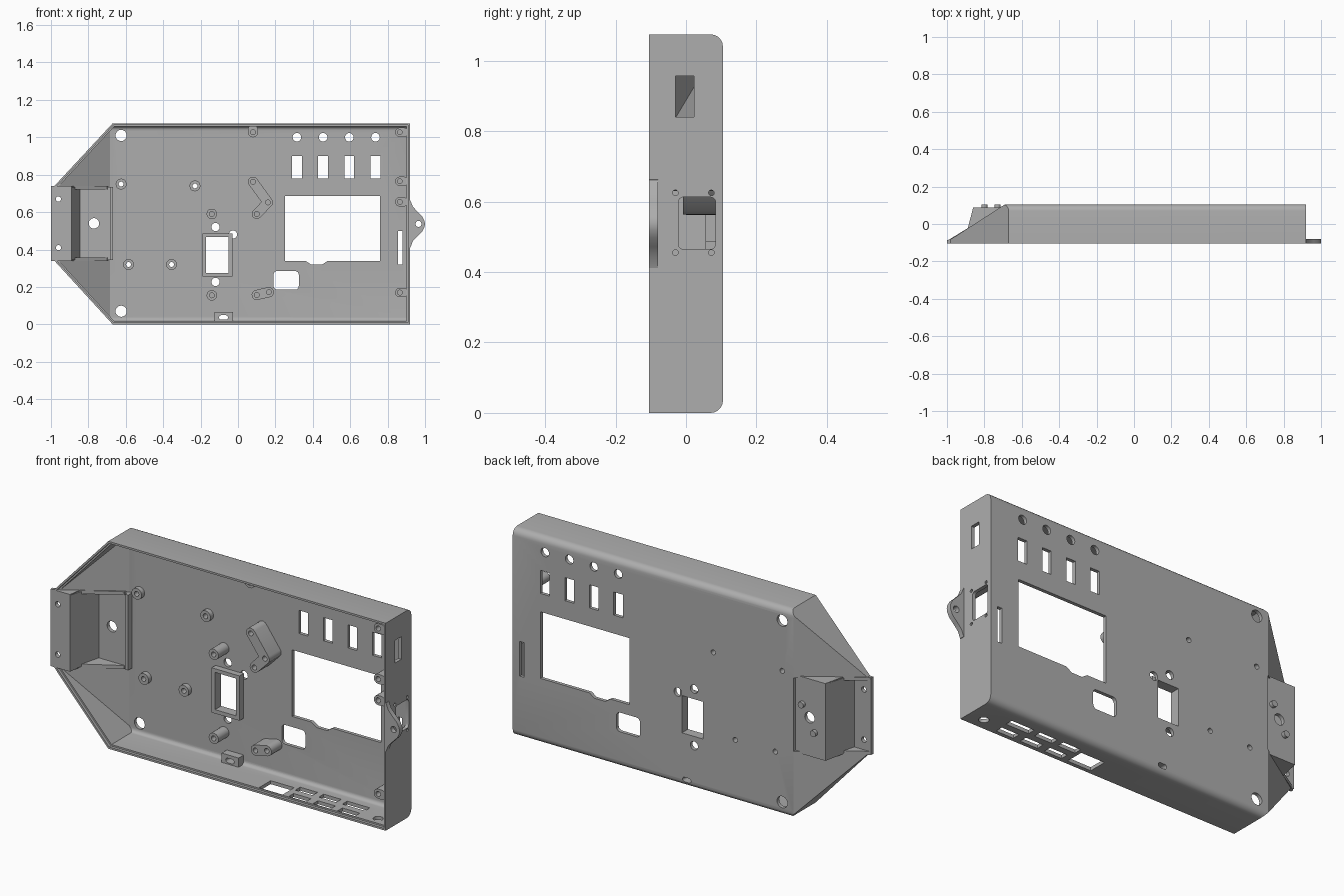
import bpy, bmesh, math
from mathutils import Vector

cube = bpy.data.objects.get("Cube")
if cube:
    bpy.data.objects.remove(cube)

grey = bpy.data.materials.new("plain grey")
grey.use_nodes = True
colour = (0.42, 0.42, 0.42, 1)
grey.diffuse_color = colour
grey.node_tree.nodes["Principled BSDF"].inputs["Base Color"].default_value = colour


# --- 2D profiles ---
def rect(x0, x1, z0, z1):
    return [(x0, z0), (x1, z0), (x1, z1), (x0, z1)]


def arc(x, z, r, a, b, n):
    return [(x + r * math.cos(a + (b - a) * i / n), z + r * math.sin(a + (b - a) * i / n))
            for i in range(n + 1)]


def circle(x, z, r, n=20):
    return arc(x, z, r, 0, math.tau, n)[:-1]


def capsule(p, q, r):
    a = math.atan2(q[1] - p[1], q[0] - p[0])
    h = math.pi / 2
    return arc(*q, r, a - h, a + h, 8) + arc(*p, r, a + h, a + 3 * h, 8)


def round_rect(x0, x1, z0, z1, r):
    h = math.pi / 2
    corners = [(x1 - r, z1 - r), (x0 + r, z1 - r), (x0 + r, z0 + r), (x1 - r, z0 + r)]
    return [p for i, c in enumerate(corners) for p in arc(*c, r, i * h, i * h + h, 4)]


def inset(pts, t):
    out = []
    for i, p in enumerate(pts):
        p, a, b = Vector(p), Vector(pts[i - 1]), Vector(pts[(i + 1) % len(pts)])
        d, e = (p - a).normalized(), (b - p).normalized()
        n, m = Vector((-d.y, d.x)), Vector((-e.y, e.x))
        out.append(tuple(p + (n + m) * t / (1 + n.dot(m))))
    return out


# --- solids ---
def prism(bm, pts, a, b, axis="y"):
    place = {"x": lambda u, v, w: (w, u, v),
             "y": lambda u, v, w: (u, w, v),
             "z": lambda u, v, w: (u, v, w)}[axis]
    lo, hi = [[bm.verts.new(place(u, v, w)) for u, v in pts] for w in (a, b)]
    faces = [bm.faces.new(lo), bm.faces.new(hi[::-1])]
    for i in range(len(pts)):
        faces.append(bm.faces.new((lo[i - 1], lo[i], hi[i], hi[i - 1])))
    bmesh.ops.recalc_face_normals(bm, faces=faces)


def make(name, bm):
    mesh = bpy.data.meshes.new(name)
    bm.to_mesh(mesh)
    bm.free()
    mesh.materials.append(grey)
    obj = bpy.data.objects.new(name, mesh)
    bpy.context.collection.objects.link(obj)
    return obj


def part(name, *prisms):
    bm = bmesh.new()
    for p in prisms:
        prism(bm, *p)
    return make(name, bm)


def cut(obj, cutter):
    mod = obj.modifiers.new("cut", "BOOLEAN")
    mod.operation, mod.solver, mod.object = "DIFFERENCE", "EXACT", cutter
    bpy.context.view_layer.update()
    mesh = bpy.data.meshes.new_from_object(obj.evaluated_get(bpy.context.evaluated_depsgraph_get()))
    obj.modifiers.clear()
    obj.data = mesh
    bpy.data.objects.remove(cutter)


OUTLINE = [(-1, 0.36), (-0.67, 0), (0.92, 0), (0.92, 1.075), (-0.67, 1.075), (-1, 0.72)]
FLOOR = 0.087


def shell_solid(name, t, front, back, radius):
    bm = bmesh.new()
    prism(bm, inset(OUTLINE, t), front, back)
    long_edges = [e for e in bm.edges if all(v.co.y > 0 for v in e.verts)
                  and abs(e.verts[0].co.x - e.verts[1].co.x) > 1]
    bmesh.ops.bevel(bm, geom=long_edges, offset=radius, segments=5, profile=0.5, affect="EDGES")
    normal = Vector((-0.2, 0.31, 0)).normalized()
    geom = bm.verts[:] + bm.edges[:] + bm.faces[:]
    res = bmesh.ops.bisect_plane(bm, geom=geom, plane_co=Vector((-0.69, 0.105, 0)) - normal * t,
                                 plane_no=normal, clear_outer=True)
    rim = [e for e in res["geom_cut"] if isinstance(e, bmesh.types.BMEdge)]
    bmesh.ops.holes_fill(bm, edges=rim, sides=0)
    bmesh.ops.recalc_face_normals(bm, faces=bm.faces)
    return make(name, bm)


# --- case shell, hollowed from the front with a stepped rim ---
case = shell_solid("case_shell", 0, -0.105, 0.105, 0.035)
cut(case, shell_solid("hollow", 0.018, -0.2, FLOOR, 0.02))
cut(case, part("rim_step", (inset(OUTLINE, 0.01), -0.2, -0.09)))

# --- openings in the back panel ---
low_posts = [(-0.625, 0.75), (-0.23, 0.74), (-0.585, 0.32), (-0.355, 0.32)]
back_cuts = [round_rect(0.19, 0.325, 0.185, 0.285, 0.02), rect(0.855, 0.88, 0.32, 0.5),
             rect(-0.17, -0.05, 0.275, 0.468),
             [(0.25, 0.34), (0.36, 0.34), (0.39, 0.32), (0.45, 0.32), (0.48, 0.34),
              (0.76, 0.34), (0.76, 0.685), (0.25, 0.685)]]
for i in range(4):
    x = 0.315 + 0.14 * i
    back_cuts += [rect(x - 0.026, x + 0.026, 0.78, 0.9), circle(x, 1, 0.023)]
back_cuts += [circle(x, z, 0.022) for x, z in [(-0.12, 0.52), (-0.027, 0.48), (-0.12, 0.227)]]
back_cuts += [circle(-0.625, z, 0.03) for z in (0.07, 1.01)]
back_cuts += [circle(x, z, 0.013) for x, z in low_posts]
back_cuts += [capsule((-0.09, 0.037), (-0.065, 0.037), 0.012)]
cuts = [(p, 0.03, 0.2) for p in back_cuts]
cuts.append((rect(-1.1, -0.69, 0.35, 0.73), -0.2, 0.2))

# --- openings in the right wall ---
side = [rect(-0.03, 0.023, 0.84, 0.957), round_rect(-0.022, 0.084, 0.465, 0.613, 0.015)]
side += [circle(y, z, 0.008, 12) for y in (-0.03, 0.072) for z in (0.455, 0.625)]
cuts += [(p, 0.89, 1, "x") for p in side]

# --- port openings in the bottom wall ---
ports = [circle(0.835, -0.045, 0.024), rect(0.18, 0.315, -0.085, 0.01)]
ports += [rect(x - 0.05, x + 0.05, y - 0.02, y + 0.02)
          for x, y in [(0.68, -0.065), (0.54, -0.065), (0.4, -0.065), (0.52, 0.01), (0.385, 0.01)]]
ports += [rect(0.605, 0.735, -0.01, 0.03)]
cuts += [(p, -0.1, 0.03, "z") for p in ports]
cut(case, part("openings", *cuts))

# --- recessed mounting bracket at the narrow end ---
sheet = [(-1, -0.105), (-0.89, -0.105), (-0.845, 0.068), (-0.675, 0.068),
         (-0.675, 0.088), (-0.86, 0.088), (-0.905, -0.085), (-1, -0.085)]
cheek = [(-1, -0.105), (-0.89, -0.105), (-0.88, -0.04), (-0.7, 0.065),
         (-0.69, 0.088), (-0.86, 0.088), (-0.885, -0.02), (-1, -0.09)]
bracket = part("bracket_sheet", (sheet, 0.345, 0.735, "z"))
cut(bracket, part("bracket_holes", (circle(-0.77, 0.54, 0.028), 0, 0.2),
                  *[(circle(-0.96, z, 0.014), -0.2, 0) for z in (0.41, 0.67)]))
for i, z in enumerate((0.34, 0.722)):
    part(f"bracket_cheek_{i + 1}", (cheek, z, z + 0.018, "z"))
part("bracket_lip", (rect(-0.685, -0.668, 0.345, 0.735), 0.055, 0.09))
part("bracket_pegs", *[(circle(x, z, 0.016), 0.08, 0.105) for x, z in [(-0.73, 0.6), (-0.8, 0.47)]])


# --- standoffs and screw bosses on the inside ---
def boss(name, outlines, holes, tip, depth=0.05):
    obj = part(name, *[(p, tip, FLOOR + 0.004) for p in outlines])
    cut(obj, part("screw_holes", *[(circle(x, z, 0.013), tip - 0.1, tip + depth) for x, z in holes]))


for i, p in enumerate(low_posts):
    boss(f"low_standoff_{i + 1}", [circle(*p, 0.029)], [p], 0.062, 0.1)
for i, p in enumerate([(-0.14, 0.59), (-0.14, 0.155)]):
    boss(f"tall_standoff_{i + 1}", [circle(*p, 0.028)], [p], 0)
a, b, c = (0.08, 0.762), (0.16, 0.652), (0.1, 0.59)
boss("angled_boss_upper_arm", [capsule(a, b, 0.027)], [a, b], -0.01)
boss("angled_boss_lower_arm", [capsule(c, b, 0.0265)], [c, b], -0.009)
a, b = (0.1, 0.157), (0.165, 0.172)
boss("slanted_boss", [capsule(a, b, 0.027)], [a, b], 0)
for i, z in enumerate((0.17, 0.655, 0.765, 1.027)):
    boss(f"right_wall_boss_{i + 1}", [capsule((0.865, z), (0.885, z), 0.025)], [(0.865, z)], -0.088)
boss("top_wall_boss", [capsule((0.08, 1.027), (0.08, 1.04), 0.027)], [(0.08, 1.027)], -0.02)

# --- raised frame and cable block ---
frame = part("window_frame", (rect(-0.19, -0.03, 0.255, 0.487), 0.055, FLOOR + 0.004))
cut(frame, part("frame_opening", (rect(-0.17, -0.05, 0.275, 0.468), 0, 0.2)))
block = part("cable_block", (rect(-0.125, -0.028, 0.012, 0.066), 0.045, FLOOR + 0.004))
cut(block, part("cable_slot", (capsule((-0.09, 0.037), (-0.065, 0.037), 0.012), 0, 0.2)))

# --- hanging ear on the right wall ---
lower = [(0.91, 0.41), (0.922, 0.412), (0.935, 0.445), (0.96, 0.472), (0.985, 0.497), (0.997, 0.52)]
ear = part("hanging_ear", (lower + [(1, 0.537)] + [(x, 1.074 - z) for x, z in lower[::-1]], -0.105, -0.08))
cut(ear, part("ear_hole", (circle(0.965, 0.537, 0.016), -0.2, 0)))

# --- smooth the rounded surfaces, keep edges crisp ---
bpy.ops.object.select_all(action="DESELECT")
for obj in bpy.context.collection.objects:
    if obj.type == "MESH" and grey.name in obj.data.materials:
        obj.select_set(True)
        bpy.context.view_layer.objects.active = obj
bpy.ops.object.shade_smooth_by_angle(angle=math.radians(30))
